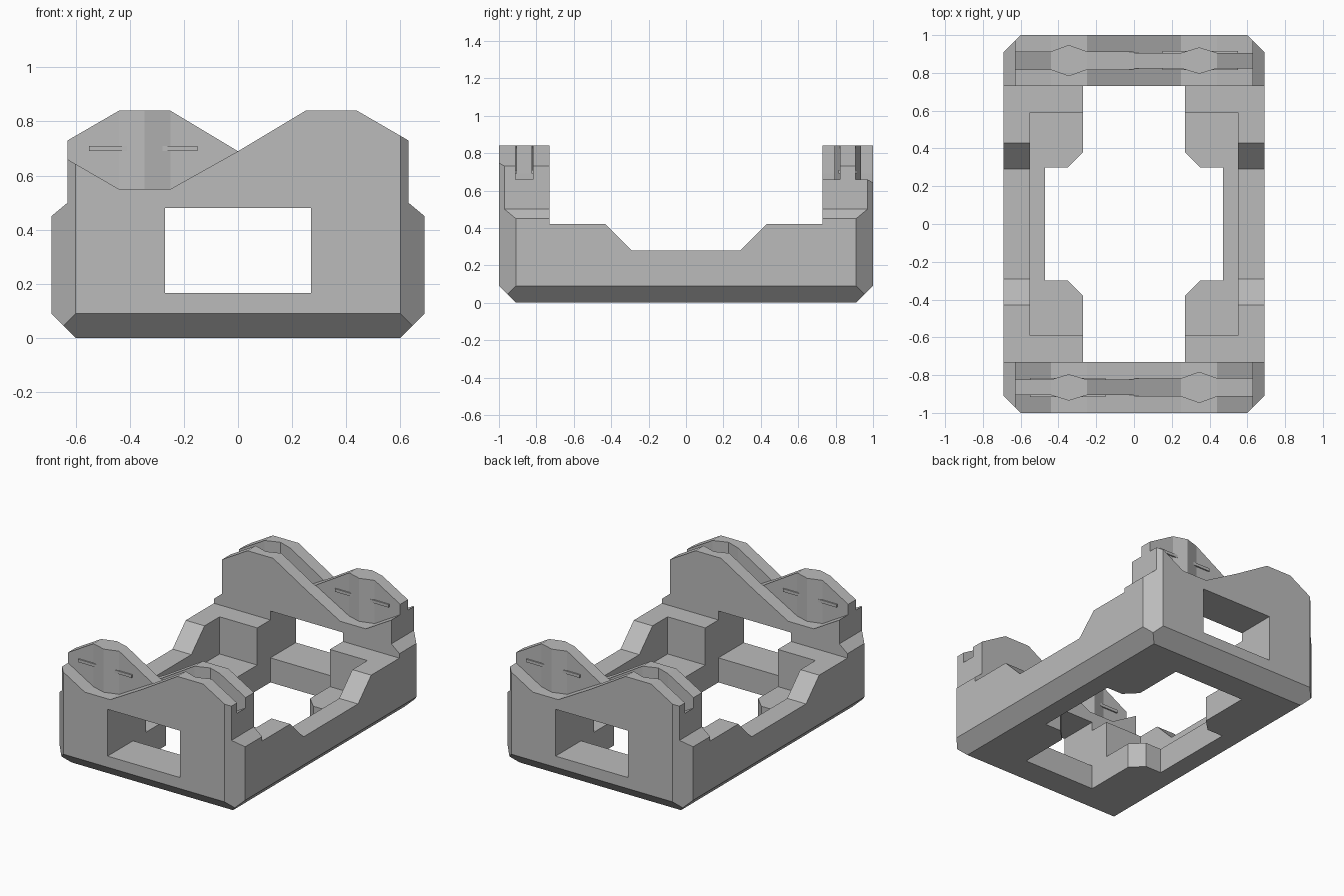
import bpy, bmesh, math
from mathutils import Vector, Matrix

if "Cube" in bpy.data.objects:
    bpy.data.objects.remove(bpy.data.objects["Cube"], do_unlink=True)

grey = bpy.data.materials.new("plain grey")
grey.diffuse_color = (0.5, 0.5, 0.5, 1)
grey.use_nodes = True
grey.node_tree.nodes["Principled BSDF"].inputs["Base Color"].default_value = (0.5, 0.5, 0.5, 1)


def prism(name, points, axis, lo, hi):
    """Extrude a 2D outline along an axis; points hold the other two axes in order."""
    def place(p, t):
        c = list(p)
        c.insert("xyz".index(axis), t)
        return c
    bm = bmesh.new()
    face = bm.faces.new([bm.verts.new(place(p, lo)) for p in points])
    out = bmesh.ops.extrude_face_region(bm, geom=[face])
    step = Vector(place((0, 0), hi - lo))
    bmesh.ops.translate(bm, vec=step, verts=[v for v in out["geom"] if isinstance(v, bmesh.types.BMVert)])
    bmesh.ops.recalc_face_normals(bm, faces=bm.faces)
    mesh = bpy.data.meshes.new(name)
    bm.to_mesh(mesh)
    bm.free()
    mesh.materials.append(grey)
    obj = bpy.data.objects.new(name, mesh)
    bpy.context.collection.objects.link(obj)
    return obj


def combine(obj, other, operation="DIFFERENCE", keep=False):
    """Apply a boolean and discard the helper unless it is kept."""
    mod = obj.modifiers.new("cut", "BOOLEAN")
    mod.operation, mod.object, mod.solver = operation, other, "EXACT"
    bpy.context.view_layer.update()
    mesh = bpy.data.meshes.new_from_object(obj.evaluated_get(bpy.context.evaluated_depsgraph_get()))
    obj.modifiers.clear()
    obj.data = mesh
    if not keep:
        bpy.data.objects.remove(other, do_unlink=True)


def cut_both_ends(obj, cutter):
    """Cut, then cut again with the helper turned half round."""
    combine(obj, cutter, keep=True)
    cutter.data.transform(Matrix.Rotation(math.pi, 4, "Z"))
    combine(obj, cutter)


def rect(a, b):
    return [(-a, -b), (a, -b), (a, b), (-a, b)]


# Chamfered outer block
body = prism("cradle_body", rect(0.69, 1.0), "z", 0, 0.9)
bm = bmesh.new()
bm.from_mesh(body.data)
for sx in (-1, 1):
    for co, no in (((0.6 * sx, sx, 0), (sx, sx, 0)), ((0.6 * sx, -sx, 0), (sx, -sx, 0)),
                   ((0.6 * sx, 0, 0), (sx, 0, -1)), ((0, 0.91 * sx, 0), (0, sx, -1))):
        bmesh.ops.bisect_plane(bm, geom=bm.verts[:] + bm.edges[:] + bm.faces[:],
                               plane_co=co, plane_no=no, clear_outer=True)
        bmesh.ops.holes_fill(bm, edges=[e for e in bm.edges if e.is_boundary])
bmesh.ops.recalc_face_normals(bm, faces=bm.faces)
bm.to_mesh(body.data)
bm.free()

# Twin-humped skyline of the end walls with stepped shoulders
half = [(0.25, 0.84), (0.44, 0.84), (0.63, 0.73), (0.63, 0.50), (0.75, 0.40), (0.75, 1.2)]
sky = [(0, 0.69)] + half + [(-x, z) for x, z in reversed(half)]
combine(body, prism("skyline_cutter", sky, "y", -1.2, 1.2))

# Side wall tops with a dip in the middle
dip = [(0.73, 1.2), (0.73, 0.42), (0.43, 0.42), (0.29, 0.28)]
dip = dip + [(-y, z) for y, z in reversed(dip)]
combine(body, prism("dip_cutter", dip, "x", -1, 1))

# Inner well, floor opening and end windows
combine(body, prism("well_cutter", rect(0.55, 0.59), "z", 0.17, 1))
q = [(0.27, 0.73), (0.27, 0.38), (0.35, 0.30), (0.47, 0.30)]
right = q + [(x, -y) for x, y in reversed(q)]
opening = right + [(-x, y) for x, y in reversed(right)]
combine(body, prism("opening_cutter", opening, "z", -0.1, 1))
for s in (-1, 1):
    window = [(-0.27, 0.165), (0.27, 0.165), (0.27, 0.48), (-0.27, 0.48)]
    combine(body, prism("window_cutter", window, "y", min(s * 0.7, s * 1.1), max(s * 0.7, s * 1.1)))

# Recess beside each tongue
MID = -0.865
recess = [(-0.8, 0.758), (-0.63, 0.66), (-0.44, 0.55), (-0.25, 0.55), (0, 0.69), (0, 1.1), (-0.8, 1.1)]
cut_both_ends(body, prism("recess_cutter", recess, "y", -1.1, -0.70))


def bulged_plan(sign, end, w, peak):
    """Strip with a pointed bulge on both faces, seen from above."""
    edge = [(0, w), (0.25, w), (0.345, peak), (0.44, w), (end, w)]
    pts = edge + [(x, -y) for x, y in reversed(edge)]
    return [(sign * x, MID + y) for x, y in pts]


# Slot in each opposite hump
slot = prism("slot_cutter", bulged_plan(1, 0.8, 0.046, 0.08), "z", 0.4, 1.1)
combine(slot, prism("slot_limit", [(-x, z) for x, z in recess], "y", -1.1, -0.6), "INTERSECT")
cut_both_ends(body, slot)

# Tongues with thin locking ridges
hump = [(0, 0.69), (-0.25, 0.84), (-0.44, 0.84), (-0.63, 0.73), (-0.63, 0.65),
        (-0.44, 0.54), (-0.25, 0.54), (0, 0.68)]
for name, turn in (("front", 0), ("back", math.pi)):
    tongue = prism(name + "_tongue", bulged_plan(-1, 0.63, 0.041, 0.07), "z", 0.4, 1.1)
    combine(tongue, prism("hump_limit", hump, "y", -1.1, -0.6), "INTERSECT")
    ridge = prism(name + "_ridge", [(-0.55, MID - 0.05), (-0.15, MID - 0.05),
                                    (-0.15, MID + 0.05), (-0.55, MID + 0.05)], "z", 0.69, 0.71)
    for part in (tongue, ridge):
        part.data.transform(Matrix.Rotation(turn, 4, "Z"))
